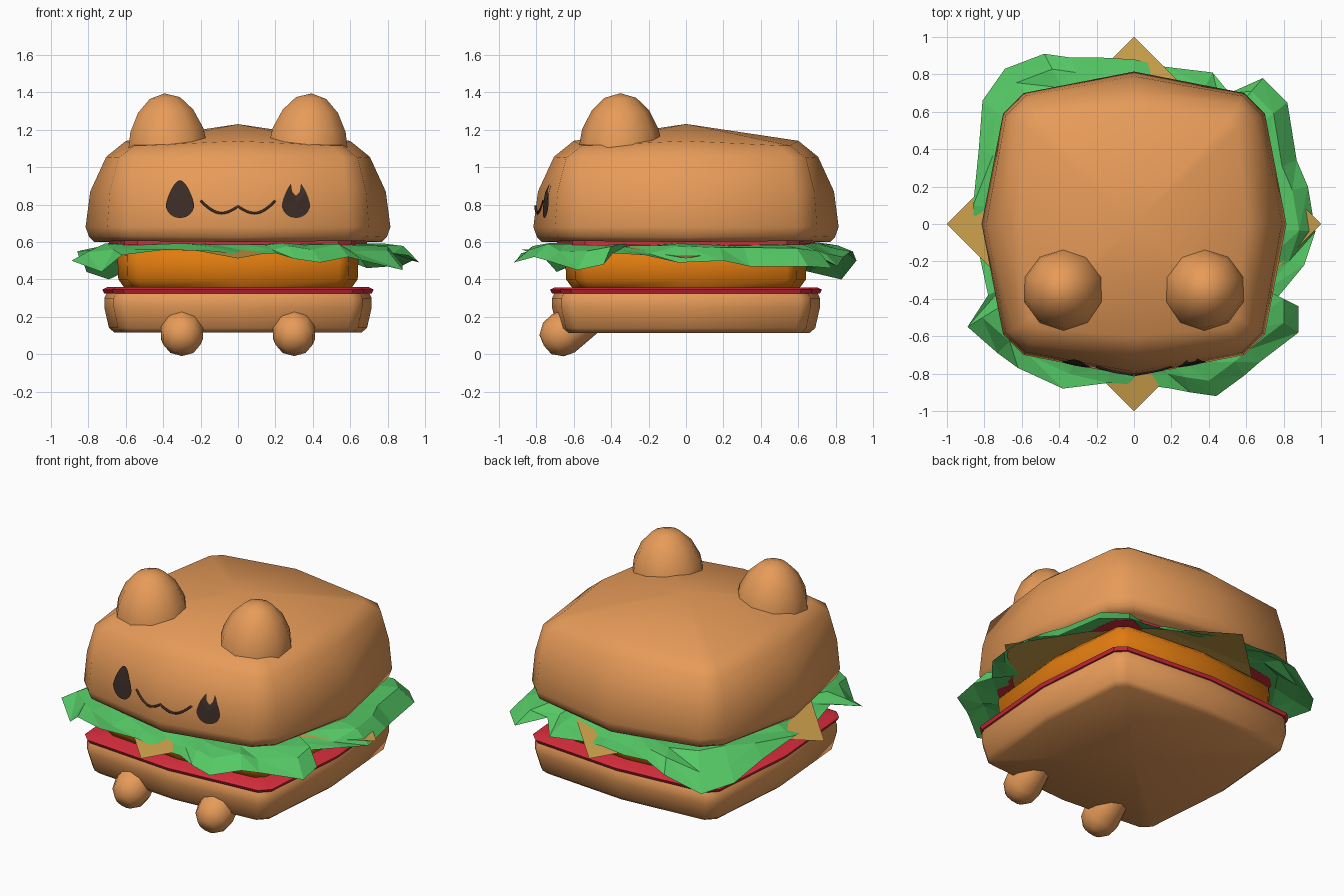
import bpy, math, random
from mathutils import Vector, Matrix
from mathutils.bvhtree import BVHTree

if "Cube" in bpy.data.objects:
    bpy.data.objects.remove(bpy.data.objects["Cube"])

random.seed(4)


def material(name, rgb):
    m = bpy.data.materials.new(name)
    m.diffuse_color = (*rgb, 1)
    m.use_nodes = True
    m.node_tree.nodes["Principled BSDF"].inputs["Base Color"].default_value = m.diffuse_color
    return m


BUN = material("bun", (0.80, 0.33, 0.10))
RED = material("tomato", (0.68, 0.026, 0.045))
PATTY = material("patty", (0.75, 0.20, 0.005))
CHEESE = material("cheese", (0.60, 0.35, 0.07))
GREEN = material("lettuce", (0.09, 0.58, 0.13))
DARK = material("dark", (0.045, 0.026, 0.02))


def make(name, verts, faces, mat, smooth=None):
    me = bpy.data.meshes.new(name)
    me.from_pydata([tuple(v) for v in verts], [], faces)
    ob = bpy.data.objects.new(name, me)
    bpy.context.collection.objects.link(ob)
    me.materials.append(mat)
    if smooth:
        bpy.ops.object.select_all(action='DESELECT')
        ob.select_set(True)
        bpy.context.view_layer.objects.active = ob
        bpy.ops.object.shade_smooth_by_angle(angle=math.radians(smooth))
    return ob


def skin(rings, bottom, top):
    """Join equal rings of points, closed by a fan at each end."""
    n = len(rings[0])
    verts = [v for r in rings for v in r] + [bottom, top]
    b, t = len(verts) - 2, len(verts) - 1
    faces = []
    for k in range(len(rings) - 1):
        for i in range(n):
            j = (i + 1) % n
            faces.append((k*n + i, k*n + j, (k+1)*n + j, (k+1)*n + i))
    last = (len(rings) - 1) * n
    for i in range(n):
        j = (i + 1) % n
        faces.append((j, i, b))
        faces.append((last + i, last + j, t))
    return verts, faces


def slab(name, levels, mat, top_z=None, smooth=50):
    """Bulged square with cut corners; level = (mid, corner long, corner short, z, corner z)."""
    rings = []
    for m, a, b, z, zc in levels:
        ring = []
        for q in range(4):
            rot = Matrix.Rotation(q * math.pi / 2, 3, 'Z')
            ring += [rot @ Vector(p) for p in ((m, 0, z), (a, b, zc), (b, a, zc))]
        rings.append(ring)
    top = levels[-1][3] if top_z is None else top_z
    v, f = skin(rings, (0, 0, levels[0][3]), (0, 0, top))
    return make(name, v, f, mat, smooth)


def flat_levels(ca, cb, *pairs):
    return [(m, m * ca, m * cb, z, z) for m, z in pairs]


# buns, sauces and patty
top_bun = slab("top_bun", [
    (0.77, 0.655, 0.555, 0.600, 0.605),
    (0.795, 0.685, 0.58, 0.625, 0.63),
    (0.815, 0.70, 0.59, 0.68, 0.68),
    (0.79, 0.685, 0.58, 0.87, 0.87),
    (0.705, 0.64, 0.56, 1.055, 1.05),
    (0.60, 0.555, 0.50, 1.14, 1.115)], BUN, 1.23)
slab("upper_tomato", flat_levels(.88, .78, (0.69, 0.585), (0.69, 0.606)), RED, smooth=30)
slab("patty", flat_levels(.92, .84, (0.60, 0.345), (0.64, 0.40), (0.645, 0.53), (0.61, 0.57)), PATTY)
slab("lower_tomato", flat_levels(.93, .85, (0.715, 0.325), (0.725, 0.345), (0.70, 0.358)), RED, smooth=30)
slab("bottom_bun", flat_levels(.93, .85, (0.66, 0.115), (0.69, 0.14), (0.715, 0.25),
                               (0.715, 0.30), (0.70, 0.332)), BUN)

# cheese slice: flat centre with four drooping corners
cv, cf = [], [tuple(i for q in range(4) for i in (q*3, q*3 + 1))]
for q in range(4):
    rot = Matrix.Rotation(q * math.pi / 2, 3, 'Z')
    cv += [rot @ Vector(p) for p in ((0.65, -0.35, 0.577), (0.65, 0.35, 0.577), (1.0, 0.0, 0.512))]
    cf.append((q*3, q*3 + 2, q*3 + 1))
make("cheese_slice", cv, cf, CHEESE)

# lettuce: ruffled sheet, outer edge as x, y, z
edge = [
    (-.81, .66, .44), (-.69, .83, .40), (-.48, .91, .50), (-.34, .89, .55), (-.18, .89, .54),
    (.0, .88, .55), (.17, .84, .52), (.42, .81, .47), (.51, .70, .53), (.69, .78, .46),
    (.82, .65, .47), (.87, .34, .47), (.93, .20, .50), (.97, -.04, .49), (.91, -.22, .53),
    (.77, -.39, .54), (.88, -.44, .48), (.88, -.58, .45), (.67, -.74, .50), (.59, -.81, .52),
    (.44, -.92, .49), (.30, -.90, .51), (.20, -.88, .54), (.05, -.86, .53), (-.14, -.85, .55),
    (-.38, -.88, .56), (-.62, -.77, .53), (-.73, -.69, .44), (-.89, -.55, .50),
    (-.78, -.38, .55), (-.85, -.06, .52), (-.86, .10, .55), (-.83, .40, .50)]
n = len(edge)
lv = []
for f, blend, jig in ((0.55, 0, 0), (0.80, .05, .008), (0.91, .4, .03), (1.0, 1, 0)):
    for x, y, z in edge:
        lv.append((x * f, y * f, 0.592 * (1 - blend) + z * blend + random.uniform(-jig, jig)))
lf = []
for k in range(3):
    for i in range(n):
        j = (i + 1) % n
        a, b, c, d = k*n + i, k*n + j, (k+1)*n + j, (k+1)*n + i
        lf += [(b, a, d), (b, d, c)]
make("lettuce", lv, lf, GREEN)


# round-ended stubs for ears and feet
def stub(name, base, axis, profile, sides):
    rot = Vector((0, 0, 1)).rotation_difference(Vector(axis)).to_matrix()
    place = lambda p: Vector(base) + rot @ Vector(p)
    rings = [[place((r * math.cos(2*math.pi*(i + .5)/sides), r * math.sin(2*math.pi*(i + .5)/sides), h))
              for i in range(sides)] for r, h in profile[:-1]]
    v, f = skin(rings, place((0, 0, profile[0][1])), place((0, 0, profile[-1][1])))
    return make(name, v, f, BUN, 60)


for s, side in ((-1, "left"), (1, "right")):
    stub(side + "_ear", (s * 0.37, -0.35, 1.02), (s * 0.06, 0, 1),
         [(0.23, 0), (0.22, 0.10), (0.205, 0.18), (0.155, 0.28), (0.085, 0.35), (0, 0.375)], 10)
    stub(side + "_foot", (s * 0.30, -0.53, 0.19), (0, -0.80, -0.50),
         [(0.09, -0.04), (0.105, 0.06), (0.118, 0.15), (0.105, 0.21), (0.06, 0.26), (0, 0.27)], 10)

# face, laid onto the front of the top bun
tree = BVHTree.FromPolygons([v.co for v in top_bun.data.vertices],
                            [p.vertices[:] for p in top_bun.data.polygons])


def on_face(x, z, lift=0.008):
    hit = tree.ray_cast(Vector((x, -3, z)), Vector((0, 1, 0)))[0]
    return Vector((x, hit.y - lift, z))


for s, side in ((-1, "left"), (1, "right")):
    pts = [on_face(s * 0.31, 0.81)]
    for i in range(24):
        t = 2 * math.pi * i / 24
        up = math.sin(t)
        pts.append(on_face(s * 0.31 + 0.076 * math.cos(t) * (1 - 0.35 * max(up, 0)),
                           0.80 + up * (0.13 if up > 0 else 0.072)))
    make(side + "_eye", pts, [(0, i + 1, (i + 1) % 24 + 1) for i in range(24)], DARK)

path = []
for i in range(-16, 17):
    u = abs(i) / 16
    path.append((0.2 * i / 16, 0.79 + 0.03 * u - 0.05 * math.sin(math.pi * u)))
cu = bpy.data.curves.new("mouth", 'CURVE')
cu.dimensions = '3D'
cu.bevel_depth = 0.007
cu.bevel_resolution = 1
sp = cu.splines.new('POLY')
sp.points.add(len(path) - 1)
for p, (x, z) in zip(sp.points, path):
    p.co = (*on_face(x, z, 0.003), 1)
mouth = bpy.data.objects.new("mouth", cu)
bpy.context.collection.objects.link(mouth)
cu.materials.append(DARK)
